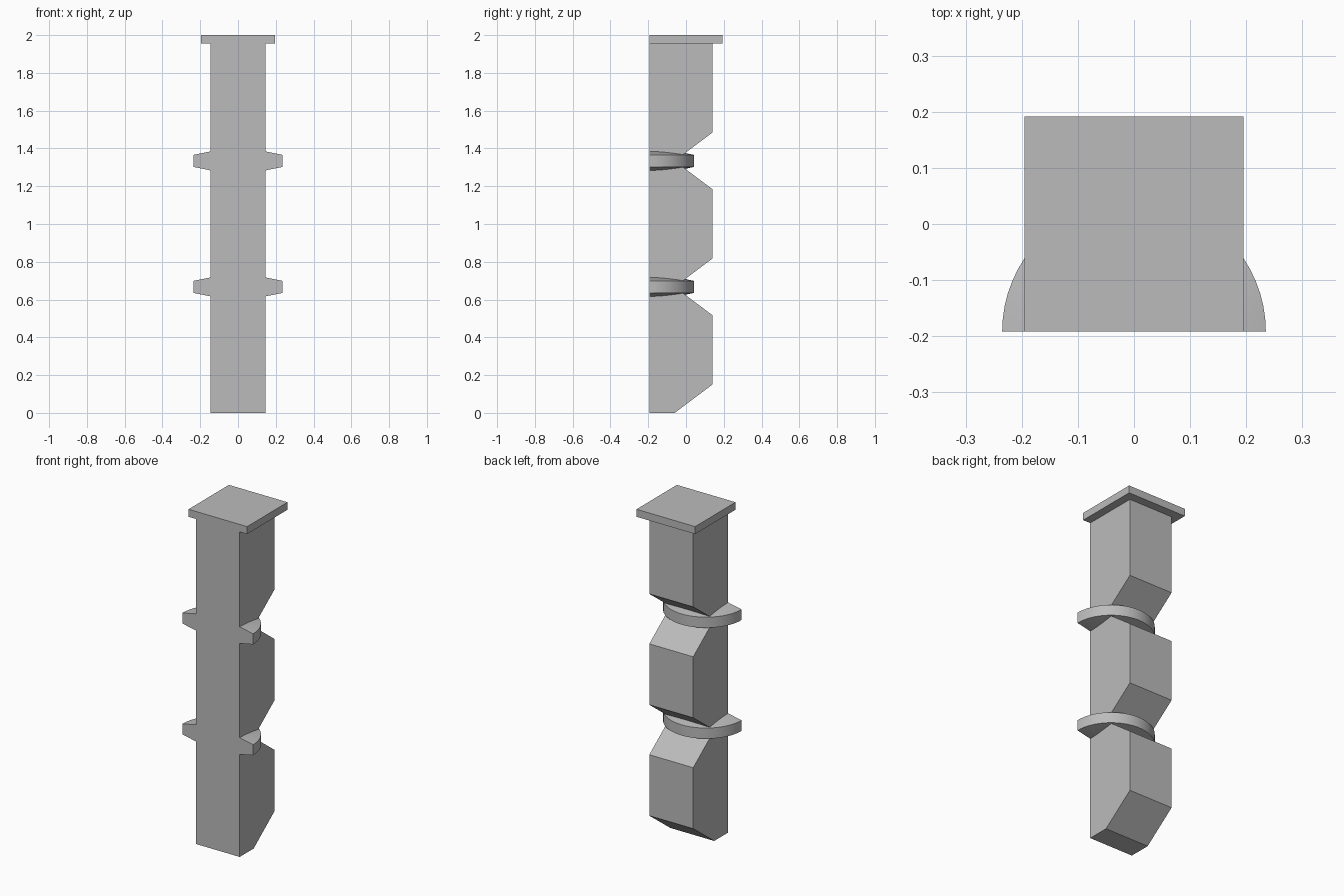
import bpy
import bmesh
import math

cube = bpy.data.objects.get("Cube")
if cube:
    bpy.data.objects.remove(cube)

grey = bpy.data.materials.new("plain_grey")
grey.use_nodes = True
colour = (0.5, 0.5, 0.5, 1)
grey.diffuse_color = colour
grey.node_tree.nodes["Principled BSDF"].inputs["Base Color"].default_value = colour

FRONT, BACK, NOTCH = -0.192, 0.14, -0.06
STEP, SLOPE = 0.667, 0.15      # notch spacing and height of each sloped face
CAP_Z = 1.955
HALF = 0.146


def extruded(name, profile, vector):
    """Closed solid from a flat outline swept along a vector."""
    bm = bmesh.new()
    face = bm.faces.new([bm.verts.new(p) for p in profile])
    swept = bmesh.ops.extrude_face_region(bm, geom=[face])["geom"]
    verts = [g for g in swept if isinstance(g, bmesh.types.BMVert)]
    bmesh.ops.translate(bm, verts=verts, vec=vector)
    return finish(name, bm)


def finish(name, bm):
    bmesh.ops.recalc_face_normals(bm, faces=bm.faces)
    mesh = bpy.data.meshes.new(name)
    bm.to_mesh(mesh)
    bm.free()
    mesh.materials.append(grey)
    obj = bpy.data.objects.new(name, mesh)
    bpy.context.collection.objects.link(obj)
    return obj


# Post with V notches cut into its back
outline = [(FRONT, 0), (NOTCH, 0)]
for i in range(3):
    z = i * STEP
    outline.append((BACK, z + SLOPE))
    if i < 2:
        outline += [(BACK, z + STEP - SLOPE), (NOTCH, z + STEP)]
outline += [(BACK, CAP_Z), (FRONT, CAP_Z)]
extruded("post", [(-HALF, y, z) for y, z in outline], (2 * HALF, 0, 0))

# Square cap flush with the front
cap = [(-0.195, FRONT), (0.195, FRONT), (0.195, -FRONT), (-0.195, -FRONT)]
extruded("cap", [(x, y, CAP_Z) for x, y in cap], (0, 0, 2 - CAP_Z))


def half_disc(name, z, radius=0.235, rim=0.032, hub=0.08, steps=32):
    """Half disc tapering from a thick hub to a thin rim."""
    bm = bmesh.new()
    hubs = [bm.verts.new((0, FRONT, z + s * hub)) for s in (-1, 1)]
    rings = [[bm.verts.new((radius * math.cos(math.pi * i / steps),
                            FRONT + radius * math.sin(math.pi * i / steps),
                            z + s * rim)) for i in range(steps + 1)]
             for s in (-1, 1)]
    low, high = rings
    for i in range(steps):
        bm.faces.new((low[i], low[i + 1], high[i + 1], high[i]))
        for centre, ring in zip(hubs, rings):
            bm.faces.new((centre, ring[i], ring[i + 1]))
    bm.faces.new((hubs[0], low[0], high[0], hubs[1], high[-1], low[-1]))
    obj = finish(name, bm)
    bpy.ops.object.select_all(action="DESELECT")
    obj.select_set(True)
    bpy.context.view_layer.objects.active = obj
    bpy.ops.object.shade_smooth_by_angle(angle=math.radians(30))


# Discs seated in the two notches
for label, level in (("lower", 1), ("upper", 2)):
    half_disc(label + "_disc", level * STEP)
